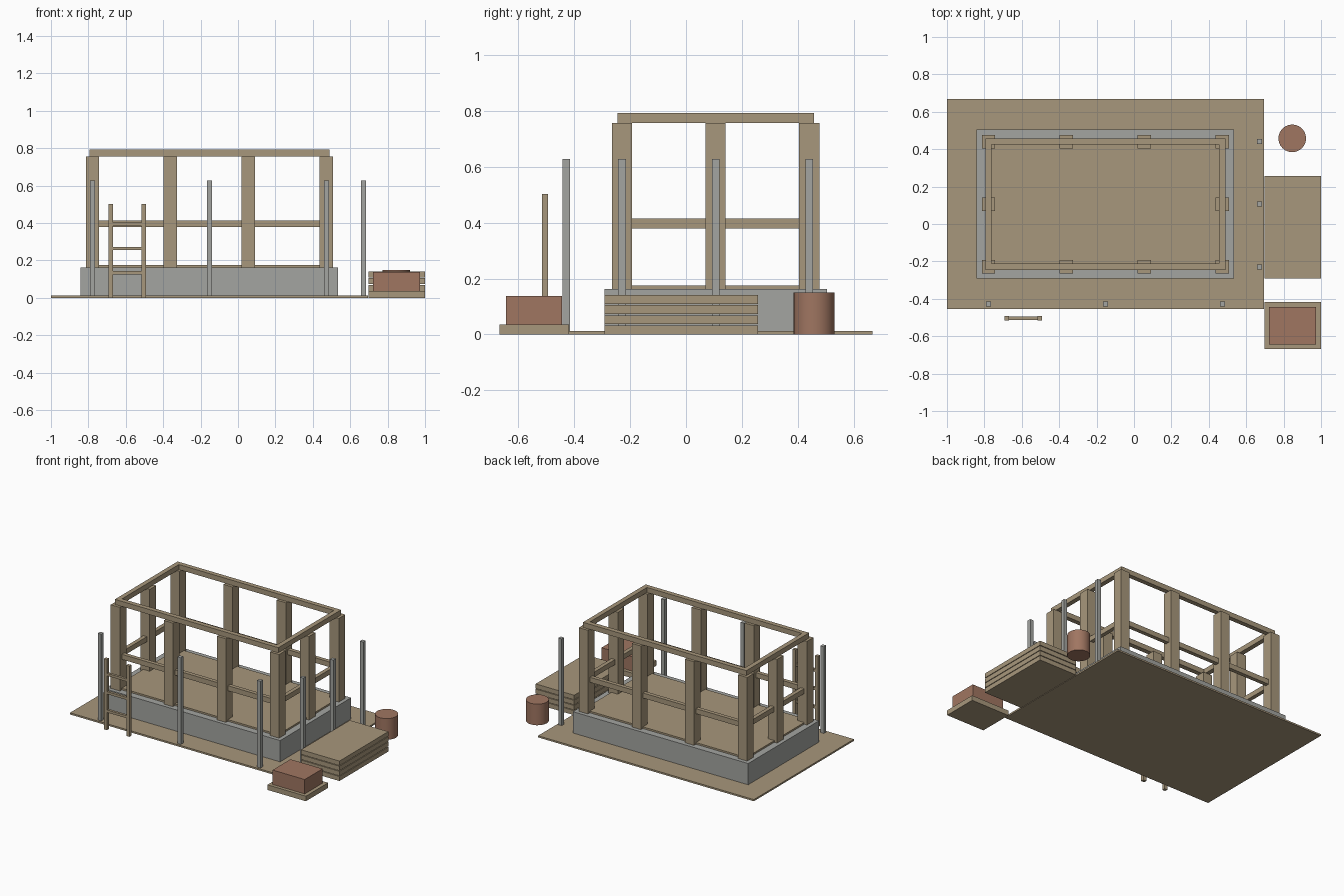
import bpy
import bmesh

cube = bpy.data.objects.get("Cube")
if cube:
    bpy.data.objects.remove(cube, do_unlink=True)


def material(name, rgb):
    mat = bpy.data.materials.new(name)
    mat.use_nodes = True
    color = (*rgb, 1)
    mat.diffuse_color = color
    mat.node_tree.nodes["Principled BSDF"].inputs["Base Color"].default_value = color
    return mat


timber = material("timber tan", (0.39, 0.31, 0.20))
concrete = material("concrete grey", (0.37, 0.375, 0.355))
brick = material("brick red brown", (0.35, 0.18, 0.12))


def finish(name, bm, mat):
    mesh = bpy.data.meshes.new(name)
    bm.to_mesh(mesh)
    bm.free()
    mesh.materials.append(mat)
    obj = bpy.data.objects.new(name, mesh)
    bpy.context.collection.objects.link(obj)
    return obj


def box(name, x, y, z, mat):
    """Box from (min, max) pairs on each axis."""
    bm = bmesh.new()
    bmesh.ops.create_cube(bm, size=1)
    for v in bm.verts:
        for i, (low, high) in enumerate((x, y, z)):
            v.co[i] = (low + high) / 2 + v.co[i] * (high - low)
    return finish(name, bm, mat)


def span(center, half):
    return (center - half, center + half)


def ring(name, half, z, mat):
    """Four bars along the wall lines, butted at the corners."""
    for side, sign in (("front", -1), ("back", 1)):
        box(f"{side}_{name}", span(CX, HX + half), span(CY + sign * HY, half), z, mat)
    for side, sign in (("right", -1), ("left", 1)):
        box(f"{side}_{name}", span(CX + sign * HX, half), span(CY, HY - half), z, mat)


# House centre and half distances to the wall lines
CX, CY = -0.153, 0.106
HX, HY = 0.625, 0.335
BASE = 0.163

# Ground sheet, foundation and floor
box("ground_sheet", span(CX, 0.847), span(CY, 0.561), (0, 0.012), timber)
ring("foundation", 0.063, (0.004, BASE), concrete)
box("floor_deck", span(CX, HX + 0.015), span(CY, HY + 0.015), (BASE - 0.01, 0.175), timber)

# Wall columns: four along each long wall, one mid column on each end
spots = [(CX - HX + i * HX * 2 / 3, CY + s * HY) for i in range(4) for s in (-1, 1)]
spots += [(CX + s * HX, CY) for s in (-1, 1)]
for i, (x, y) in enumerate(spots):
    box(f"column_{i + 1}", span(x, 0.036), span(y, 0.036), (BASE, 0.756), timber)

# Mid rails and top beams
ring("mid_rail", 0.014, (0.379, 0.415), timber)
ring("top_beam", 0.0165, (0.756, 0.792), timber)

# Scaffold poles along the front and one end
poles = [(CX + i * HX, -0.428) for i in (-1, 0, 1)]
poles += [(0.671, CY + i * HY) for i in (-1, 0, 1)]
for i, (x, y) in enumerate(poles):
    box(f"scaffold_pole_{i + 1}", span(x, 0.0135), span(y, 0.0135), (0.002, 0.627), concrete)

# Ladder
for side, x in (("right", -0.68), ("left", -0.504)):
    box(f"ladder_{side}_stile", span(x, 0.012), span(-0.504, 0.011), (0, 0.502), timber)
for i in range(3):
    box(f"ladder_rung_{i + 1}", (-0.668, -0.516), span(-0.504, 0.009),
        span(0.134 + i * 0.13, 0.009), timber)

# Stack of boards
for i in range(4):
    z = i * 0.0365
    box(f"stacked_board_{i + 1}", (0.698, 1), (-0.291, 0.257), (z, z + 0.032), timber)

# Brick pallet
box("pallet", (0.698, 1), (-0.667, -0.418), (0, 0.036), timber)
box("brick_pile", (0.722, 0.974), (-0.643, -0.443), (0.036, 0.138), brick)

# Barrel
bm = bmesh.new()
bmesh.ops.create_cone(bm, cap_ends=True, segments=24, radius1=0.074, radius2=0.074, depth=0.15)
bmesh.ops.translate(bm, vec=(0.846, 0.458, 0.075), verts=bm.verts)
barrel = finish("barrel", bm, brick)
bpy.ops.object.select_all(action="DESELECT")
barrel.select_set(True)
bpy.context.view_layer.objects.active = barrel
bpy.ops.object.shade_smooth_by_angle()
